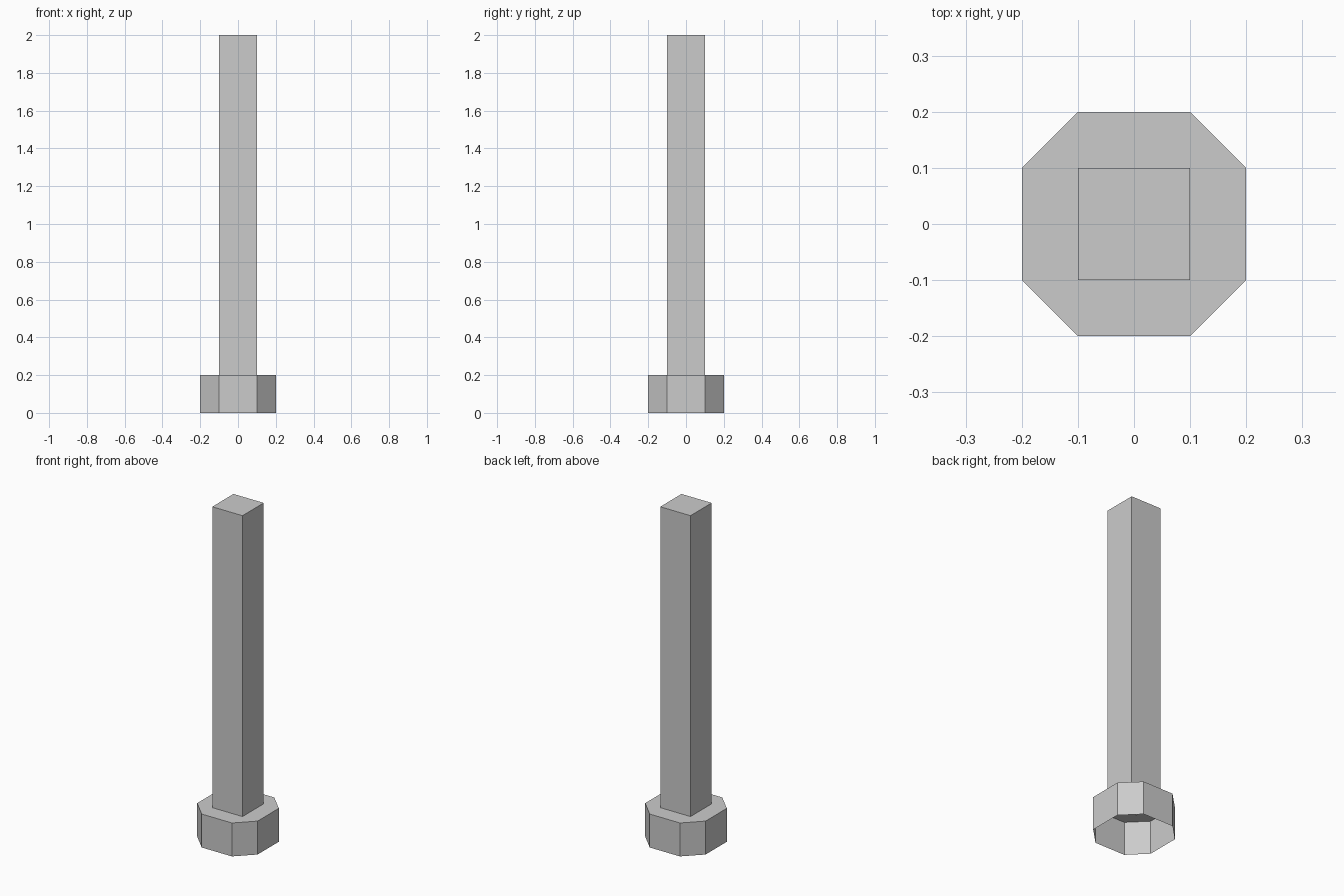
import bpy, bmesh

if "Cube" in bpy.data.objects:
    bpy.data.objects.remove(bpy.data.objects["Cube"])


def add_object(name, bm):
    bmesh.ops.remove_doubles(bm, verts=bm.verts, dist=1e-5)
    bmesh.ops.recalc_face_normals(bm, faces=bm.faces)
    mesh = bpy.data.meshes.new(name)
    bm.to_mesh(mesh)
    bm.free()
    obj = bpy.data.objects.new(name, mesh)
    bpy.context.collection.objects.link(obj)


def add_walls(bm, outline, z0, z1):
    low = [bm.verts.new((x, y, z0)) for x, y in outline]
    high = [bm.verts.new((x, y, z1)) for x, y in outline]
    for i in range(len(outline)):
        j = (i + 1) % len(outline)
        bm.faces.new((low[i], low[j], high[j], high[i]))
    return high


R, W = 0.2, 0.1       # collar half width, shaft half width
COLLAR_H, TOP = 0.2, 2.0
square = [(W, -W), (W, W), (-W, W), (-W, -W)]
octagon = [(W, -R), (R, -W), (R, W), (W, R), (-W, R), (-R, W), (-R, -W), (-W, -R)]

# Base collar: eight thin walls, open underneath, with a flat rim around the shaft
bm = bmesh.new()
rim = add_walls(bm, octagon, 0, COLLAR_H)
inner = [bm.verts.new((x, y, COLLAR_H)) for x, y in square]
for i in range(4):
    a, b, c = rim[2 * i], rim[2 * i + 1], rim[(2 * i + 2) % 8]
    bm.faces.new((a, b, inner[i]))
    bm.faces.new((b, c, inner[(i + 1) % 4], inner[i]))
add_object("base_collar", bm)

# Square shaft rising from the rim, capped on top
bm = bmesh.new()
bm.faces.new(add_walls(bm, square, COLLAR_H, TOP))
add_object("square_shaft", bm)
